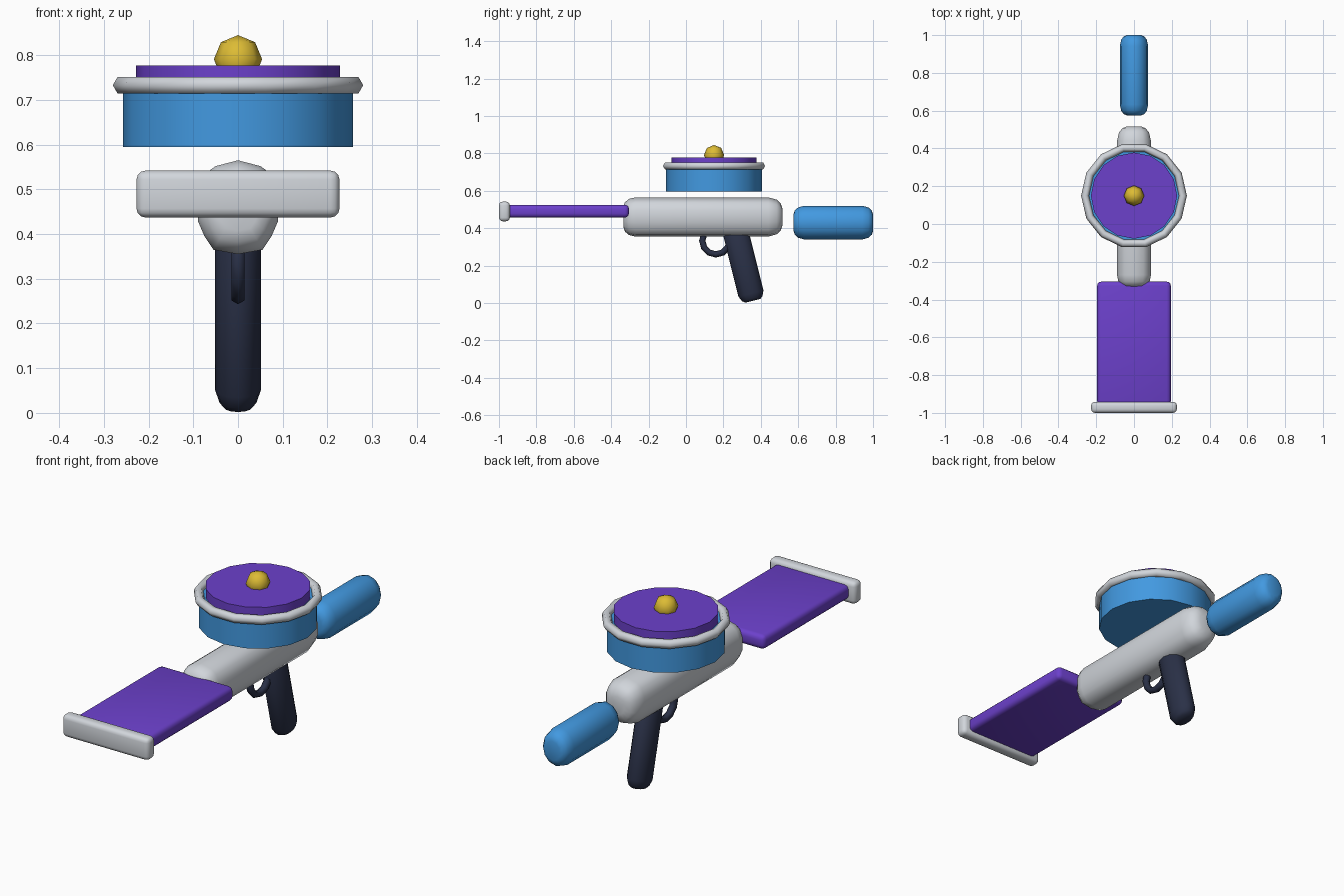
import bpy, bmesh, math
from mathutils import Matrix, Vector

if "Cube" in bpy.data.objects:
    bpy.data.objects.remove(bpy.data.objects["Cube"], do_unlink=True)


def material(name, rgb):
    m = bpy.data.materials.new(name)
    m.use_nodes = True
    m.diffuse_color = (*rgb, 1)
    m.node_tree.nodes["Principled BSDF"].inputs["Base Color"].default_value = (*rgb, 1)
    return m


GREY = material("light grey", (0.64, 0.67, 0.71))
BLUE = material("sky blue", (0.055, 0.32, 0.75))
PURPLE = material("purple", (0.15, 0.052, 0.6))
DARK = material("dark navy", (0.023, 0.03, 0.063))
GOLD = material("gold", (0.72, 0.5, 0.035))


def finish(name, bm, mat, angle):
    bmesh.ops.recalc_face_normals(bm, faces=bm.faces)
    me = bpy.data.meshes.new(name)
    bm.to_mesh(me)
    bm.free()
    me.materials.append(mat)
    ob = bpy.data.objects.new(name, me)
    bpy.context.collection.objects.link(ob)
    bpy.ops.object.select_all(action='DESELECT')
    ob.select_set(True)
    bpy.context.view_layer.objects.active = ob
    bpy.ops.object.shade_smooth_by_angle(angle=math.radians(angle))
    return ob


def loft(name, section, stations, matrix, mat):
    """Sweep a closed section along local z; stations are (height, scale)."""
    bm = bmesh.new()
    rings = [[bm.verts.new(matrix @ Vector((x * s, y * s, h))) for x, y in section]
             for h, s in stations]
    n = len(section)
    for a, b in zip(rings, rings[1:]):
        for i in range(n):
            j = (i + 1) % n
            bm.faces.new((a[i], a[j], b[j], b[i]))
    bm.faces.new(rings[0])
    bm.faces.new(rings[-1])
    return finish(name, bm, mat, 60)


def ellipse(rx, ry, n):
    return [(rx * math.cos(math.tau * i / n), ry * math.sin(math.tau * i / n))
            for i in range(n)]


def box(name, low, high, bevel, mat):
    bm = bmesh.new()
    low, high = Vector(low), Vector(high)
    bmesh.ops.create_cube(bm, size=1, matrix=Matrix.Translation((low + high) / 2)
                          @ Matrix.Diagonal((*(high - low), 1)))
    bmesh.ops.bevel(bm, geom=bm.edges[:], offset=bevel, segments=3,
                    profile=0.5, affect='EDGES')
    return finish(name, bm, mat, 40)


def disc(name, radius, z0, z1, mat):
    bm = bmesh.new()
    bmesh.ops.create_cone(bm, cap_ends=True, segments=16, radius1=radius, radius2=radius,
                          depth=z1 - z0, matrix=Matrix.Translation((0, 0.15, (z0 + z1) / 2)))
    return finish(name, bm, mat, 30)


def torus(name, major, minor, n_major, n_minor, matrix, mat):
    bm = bmesh.new()
    grid = []
    for i in range(n_major):
        turn = matrix @ Matrix.Rotation(math.tau * i / n_major, 4, 'Z')
        grid.append([bm.verts.new(turn @ Vector((major + x, 0, z)))
                     for x, z in ellipse(minor, minor, n_minor)])
    for i in range(n_major):
        a, b = grid[i], grid[(i + 1) % n_major]
        for j in range(n_minor):
            k = (j + 1) % n_minor
            bm.faces.new((a[j], b[j], b[k], a[k]))
    return finish(name, bm, mat, 70)


# Local z to world y, local y to world z
ALONG_Y = Matrix(((1, 0, 0, 0), (0, 0, 1, 0), (0, 1, 0, 0), (0, 0, 0, 1)))

# Main body: mirrored half outline swept front to back
half = [(0.05, 0.092), (0.074, 0.075), (0.09, 0.035), (0.09, -0.03),
        (0.075, -0.065), (0.055, -0.095)]
outline = [(0, 0.105)] + half + [(0, -0.105)] + [(-x, z) for x, z in reversed(half)]
loft("body", outline,
     [(-0.335, 0.5), (-0.327, 0.74), (-0.305, 0.92), (-0.27, 1),
      (0.44, 1), (0.485, 0.88), (0.507, 0.68), (0.517, 0.4)],
     Matrix.Translation((0, 0, 0.46)) @ ALONG_Y, GREY)

# Rear tank floating behind the body
tank_end = [(0.2125, 0.5), (0.206, 0.72), (0.188, 0.9), (0.155, 1)]
loft("rear_tank", ellipse(0.075, 0.09, 12),
     [(-h, s) for h, s in tank_end] + [(h, s) for h, s in reversed(tank_end)],
     Matrix.Translation((0, 0.7875, 0.43)) @ ALONG_Y, BLUE)

# Slanted grip
loft("grip", ellipse(0.051, 0.069, 12),
     [(0, 0.6), (0.012, 0.82), (0.04, 1), (0.38, 1), (0.4, 0.8)],
     Matrix.Translation((0, 0.357, 0.012)) @ Matrix.Rotation(math.radians(14), 4, 'X'),
     DARK)

# Trigger guard loop
torus("trigger_guard", 0.073, 0.017, 12, 6,
      Matrix.Translation((0, 0.16, 0.333)) @ Matrix.Rotation(math.pi / 2, 4, 'Y'), DARK)

# Flat front panel and its end plate
box("front_panel", (-0.195, -0.96, 0.457), (0.195, -0.305, 0.525), 0.022, PURPLE)
box("end_plate", (-0.227, -1, 0.437), (0.227, -0.942, 0.542), 0.02, GREY)

# Round tank on top with rim, lid and knob
disc("top_tank", 0.257, 0.595, 0.732, BLUE)
torus("tank_rim", 0.259, 0.021, 14, 6, Matrix.Translation((0, 0.15, 0.733)), GREY)
disc("tank_lid", 0.228, 0.72, 0.777, PURPLE)
knob = bmesh.new()
bmesh.ops.create_uvsphere(knob, u_segments=8, v_segments=4, radius=0.054,
                          matrix=Matrix.Translation((0, 0.15, 0.791)))
finish("lid_knob", knob, GOLD, 70)
